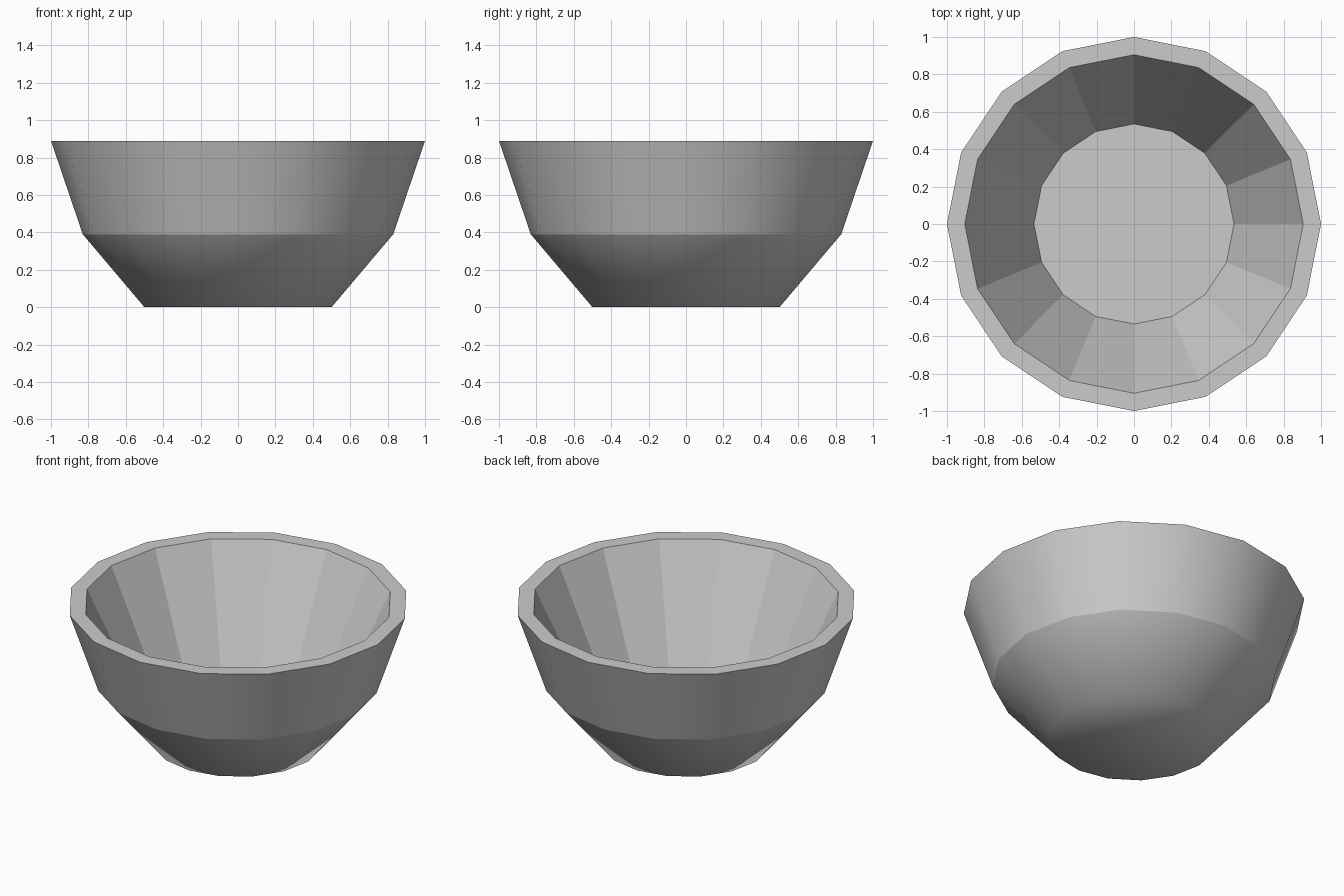
import bpy, bmesh
from math import cos, sin, tau

if "Cube" in bpy.data.objects:
    bpy.data.objects.remove(bpy.data.objects["Cube"])

SIDES = 16
# radius, height from outer base over the rim to the inner floor
PROFILE = [(0.5, 0.0), (0.83, 0.39), (1.0, 0.89), (0.905, 0.89), (0.535, 0.10)]
OUTER_BANDS = 2

bm = bmesh.new()
rings = [[bm.verts.new((r * cos(tau * i / SIDES), r * sin(tau * i / SIDES), z))
          for i in range(SIDES)] for r, z in PROFILE]

# walls and rim: outer bands smooth, rim and inside faceted
for k in range(len(rings) - 1):
    a, b = rings[k], rings[k + 1]
    for i in range(SIDES):
        j = (i + 1) % SIDES
        face = bm.faces.new((a[i], a[j], b[j], b[i]))
        face.smooth = k < OUTER_BANDS

# underside blends smoothly into the lower wall; inner floor is flat
base = bm.faces.new(list(reversed(rings[0])))
base.smooth = True
bm.faces.new(rings[-1])

# crisp creases at the waist and the rim
for ring in rings[1:]:
    for i in range(SIDES):
        bm.edges.get((ring[i], ring[(i + 1) % SIDES])).smooth = False

mesh = bpy.data.meshes.new("bowl")
bm.to_mesh(mesh)
bm.free()
bowl = bpy.data.objects.new("bowl", mesh)
bpy.context.collection.objects.link(bowl)
